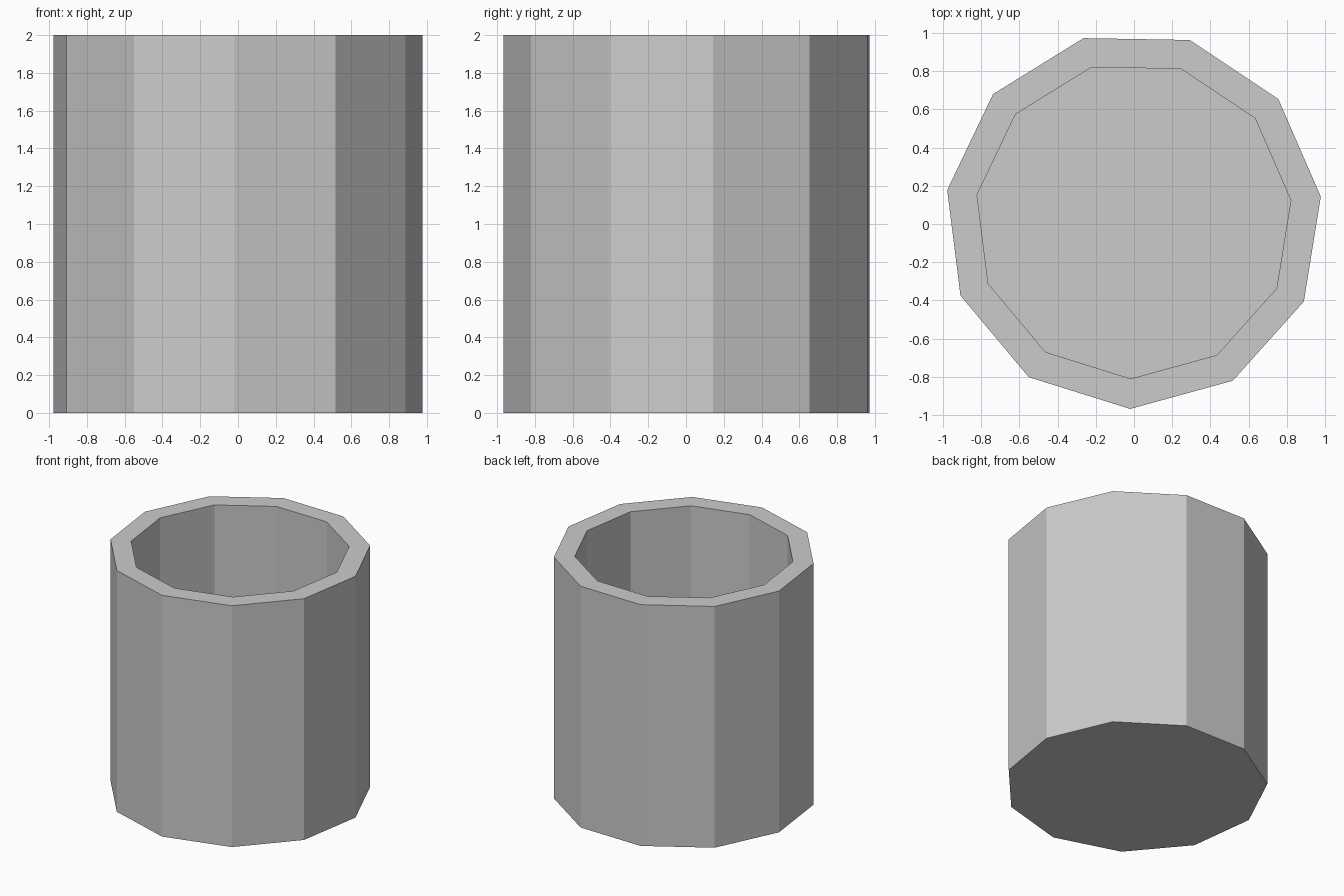
import bpy, bmesh, math

if "Cube" in bpy.data.objects:
    bpy.data.objects.remove(bpy.data.objects["Cube"])

SIDES, HEIGHT, FLOOR = 11, 2.0, 0.15
R_OUT, R_IN = 0.987, 0.829
CX, CY = -0.0025, 0.02
START = math.radians(-91.0)

bm = bmesh.new()

def ring(radius, z):
    return [bm.verts.new((CX + radius * math.cos(START + i * math.tau / SIDES),
                          CY + radius * math.sin(START + i * math.tau / SIDES), z))
            for i in range(SIDES)]

# profile: outer bottom, outer rim, inner rim, inner floor
rings = [ring(R_OUT, 0), ring(R_OUT, HEIGHT), ring(R_IN, HEIGHT), ring(R_IN, FLOOR)]
for a, b in zip(rings, rings[1:]):
    for i in range(SIDES):
        j = (i + 1) % SIDES
        bm.faces.new((a[i], a[j], b[j], b[i]))

# underside and inside floor
bm.faces.new(rings[0][::-1])
bm.faces.new(rings[-1])
bmesh.ops.recalc_face_normals(bm, faces=bm.faces)

mesh = bpy.data.meshes.new("cup")
bm.to_mesh(mesh)
bm.free()
bpy.context.collection.objects.link(bpy.data.objects.new("cup", mesh))
